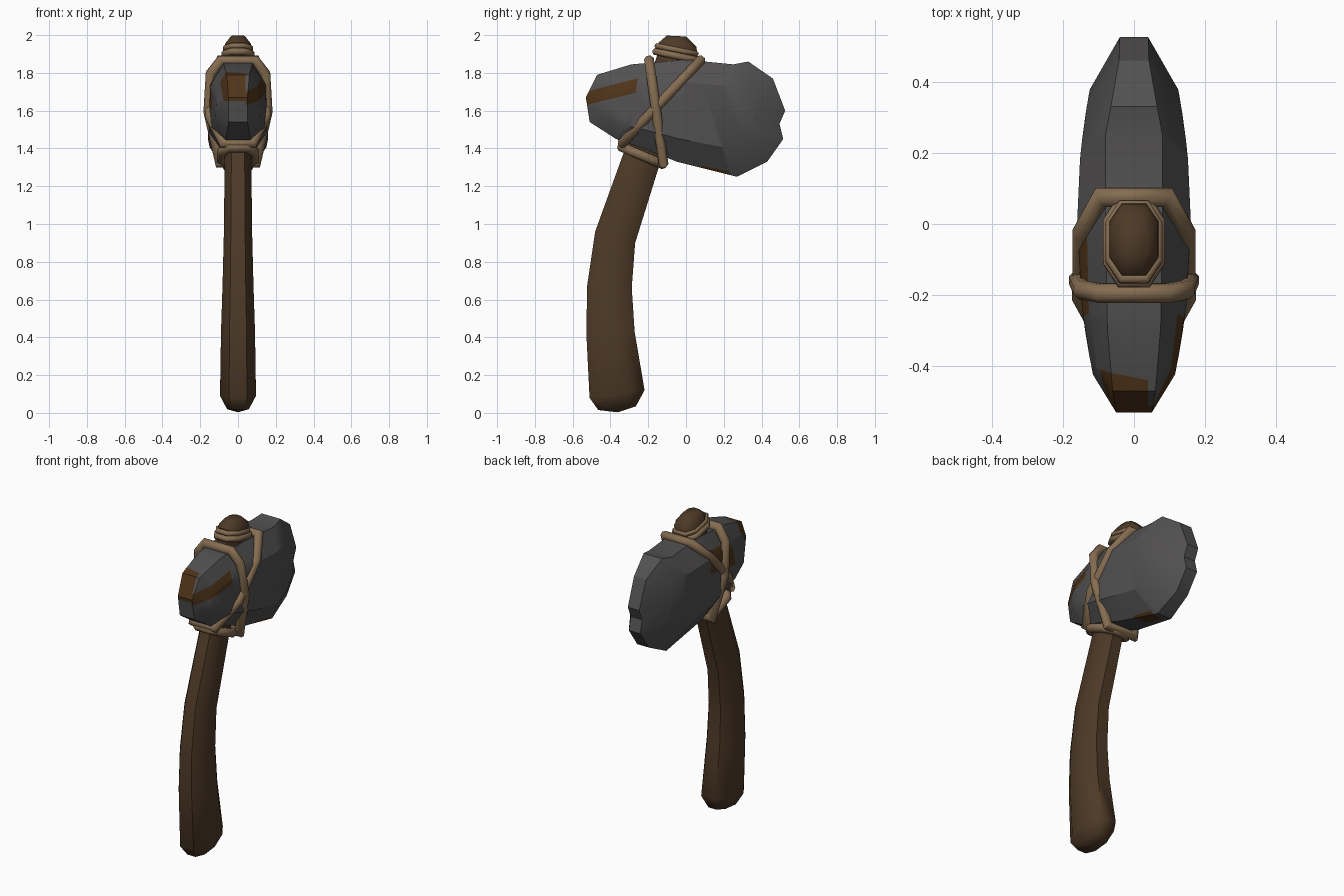
import bpy, bmesh, math
from mathutils import Vector

if "Cube" in bpy.data.objects:
    bpy.data.objects.remove(bpy.data.objects["Cube"])


def material(name, rgb):
    m = bpy.data.materials.new(name)
    m.use_nodes = True
    m.diffuse_color = (*rgb, 1)
    bsdf = m.node_tree.nodes["Principled BSDF"]
    bsdf.inputs["Base Color"].default_value = (*rgb, 1)
    bsdf.inputs["Roughness"].default_value = 0.9
    return m


wood = material("dark wood", (0.075, 0.042, 0.02))
stone = material("grey stone", (0.085, 0.081, 0.081))
stain = material("brown stain", (0.078, 0.034, 0.01))
rope = material("tan rope", (0.235, 0.152, 0.082))


def finish(name, bm, mats, angle):
    bmesh.ops.recalc_face_normals(bm, faces=bm.faces)
    mesh = bpy.data.meshes.new(name)
    bm.to_mesh(mesh)
    bm.free()
    ob = bpy.data.objects.new(name, mesh)
    bpy.context.collection.objects.link(ob)
    for m in mats:
        mesh.materials.append(m)
    bpy.ops.object.select_all(action="DESELECT")
    ob.select_set(True)
    bpy.context.view_layer.objects.active = ob
    bpy.ops.object.shade_smooth_by_angle(angle=math.radians(angle))
    return ob


def loft(bm, sections, closed=False):
    """Join equal rings of points with quads."""
    rings = [[bm.verts.new(p) for p in s] for s in sections]
    pairs = list(zip(rings, rings[1:]))
    if closed:
        pairs.append((rings[-1], rings[0]))
    for a, b in pairs:
        for j in range(len(a)):
            k = (j + 1) % len(a)
            bm.faces.new((a[j], a[k], b[k], b[j]))
    return rings


def octagon(y, z, depth, width, tilt):
    """Octagonal ring around the handle, tilted in the side plane."""
    corners = [(.5, 1), (1, .5), (1, -.5), (.5, -1), (-.5, -1), (-1, -.5), (-1, .5), (-.5, 1)]
    return [Vector((u * width, y + v * depth * math.cos(tilt), z + v * depth * math.sin(tilt)))
            for u, v in corners]


def tube(name, path, radius, sides=8):
    """Closed rope with mitred corners along a flat loop of points."""
    bm = bmesh.new()
    n = len(path)
    normal = sum((path[i].cross(path[(i + 1) % n]) for i in range(n)), Vector()).normalized()
    sections = []
    for i, p in enumerate(path):
        before = (p - path[i - 1]).normalized()
        after = (path[(i + 1) % n] - p).normalized()
        along = (before + after).normalized()
        out = along.cross(normal) / max(along.dot(after), 0.5)
        angles = [math.tau * (k + .5) / sides for k in range(sides)]
        sections.append([p + radius * (out * math.cos(a) + normal * math.sin(a)) for a in angles])
    loft(bm, sections, closed=True)
    return finish(name, bm, [rope], 50)


# Handle: centre y, z, half depth, half width, tilt
bm = bmesh.new()
rings = loft(bm, [octagon(*s) for s in (
    (-.365, .025, .10, .058, .1),
    (-.365, .10, .147, .095, .14),
    (-.40, .43, .128, .09, 0),
    (-.405, .67, .118, .082, -.06),
    (-.375, .93, .11, .075, -.28),
    (-.23, 1.36, .10, .07, -.4),
    (-.04, 1.90, .105, .07, -.2),
    (-.045, 1.95, .10, .068, -.1),
    (-.05, 1.995, .052, .036, -.05))])
foot = bm.verts.new((0, -.36, .003))
for j in range(8):
    bm.faces.new((rings[0][j], rings[0][j - 1], foot))
bm.faces.new(rings[-1])
finish("handle", bm, [wood], 50)

# Stone head: top y, z, rim and bottom y, z, rim for each column, front to back
columns = (
    (-.53, 1.67, .05, -.51, 1.54, .05),
    (-.47, 1.79, .06, -.37, 1.45, .065),
    (-.29, 1.845, .075, -.20, 1.39, .075),
    (.0, 1.87, .08, -.05, 1.33, .075),
    (.25, 1.845, .08, .27, 1.25, .05),
    (.33, 1.86, .065, .43, 1.33, .04),
    (.46, 1.77, .042, .515, 1.45, .04),
    (.525, 1.60, .04, .495, 1.53, .04))


def cheek(y, z):
    """Broad side point set in from an outline point."""
    y *= .8 if y < 0 else .72
    return (.16 - .25 * y * y, y, 1.6 + (z - 1.6) * .55)


def head_ring(ty, tz, tr, by, bz, br):
    half = [(tr, ty, tz), cheek(ty, tz), cheek(by, bz), (br, by, bz)]
    return half + [(-x, y, z) for x, y, z in reversed(half)]


bm = bmesh.new()
rings = loft(bm, [head_ring(*c) for c in columns])
for r in (rings[0], rings[-1]):
    for ids in ((0, 1, 2, 3), (0, 3, 4, 7), (4, 5, 6, 7)):
        bm.faces.new([r[i] for i in ids])


def paint_patch(planes):
    """Cut the faces along each plane and stain what lies behind them all."""
    inside = list(bm.faces)
    for co, no in planes:
        co, no = Vector(co), Vector(no)
        edges = {e for f in inside for e in f.edges}
        verts = {v for f in inside for v in f.verts}
        keep = set(inside)
        cut = bmesh.ops.bisect_plane(bm, geom=list(keep | edges | verts), plane_co=co, plane_no=no)
        keep |= {g for g in cut["geom"] if isinstance(g, bmesh.types.BMFace)}
        inside = [f for f in keep if f.is_valid and (f.calc_center_median() - co).dot(no) < 0]
    for f in inside:
        f.material_index = 1


# Stains: left cheek, nose, right shoulder, belly
paint_patch([((0, -.265, 1.7), (0, 1, -.15)), ((0, -.53, 1.70), (0, -.26, 1)),
             ((0, -.53, 1.63), (0, .25, -1)), ((.04, 0, 0), (-1, 0, 0))])
paint_patch([((0, -.43, 1.79), (.2, 1, .1)), ((0, -.5, 1.65), (0, 0, -1)),
             ((-.085, 0, 1.7), (-1, 0, -.2)), ((.04, 0, 1.7), (1, 0, 0))])
paint_patch([((0, -.02, 1.7), (0, 1, .2)), ((0, -.27, 1.7), (0, -1, .3)),
             ((0, 0, 1.66), (0, .2, -1)), ((0, 0, 1.79), (0, -.1, 1)), ((-.1, 0, 0), (1, 0, 0))])
paint_patch([((0, .22, 1.3), (0, 1, .3)), ((0, .08, 1.3), (0, -1, 0)),
             ((0, .1, 1.305), (0, .2, 1)), ((-.02, 0, 0), (-1, 0, 0))])
finish("stone_head", bm, [stone, stain], 32)


# Crossed lashings: side points as x and fraction from top to bottom
def lashing(name, top, bottom, side):
    top, bottom = Vector((0, *top)), Vector((0, *bottom))
    half = [top.lerp(bottom, t) + Vector((x, 0, 0)) for x, t in side]
    path = half + [Vector((-p.x, p.y, p.z)) for p in reversed(half)]
    tube(name, path, .028)


lashing("steep_lashing", (-.195, 1.865), (-.12, 1.325),
        ((.09, 0), (.145, .13), (.157, .5), (.095, 1)))
lashing("slanted_lashing", (.075, 1.865), (-.335, 1.43),
        ((.09, 0), (.147, .25), (.148, .68), (.075, 1)))

# Rope rings round the handle under and over the head
tube("lower_ring", octagon(-.232, 1.362, .115, .085, -.4), .027)
tube("upper_ring", octagon(-.05, 1.89, .112, .07, -.2), .019)
tube("top_ring", octagon(-.05, 1.922, .104, .066, -.2), .015)
